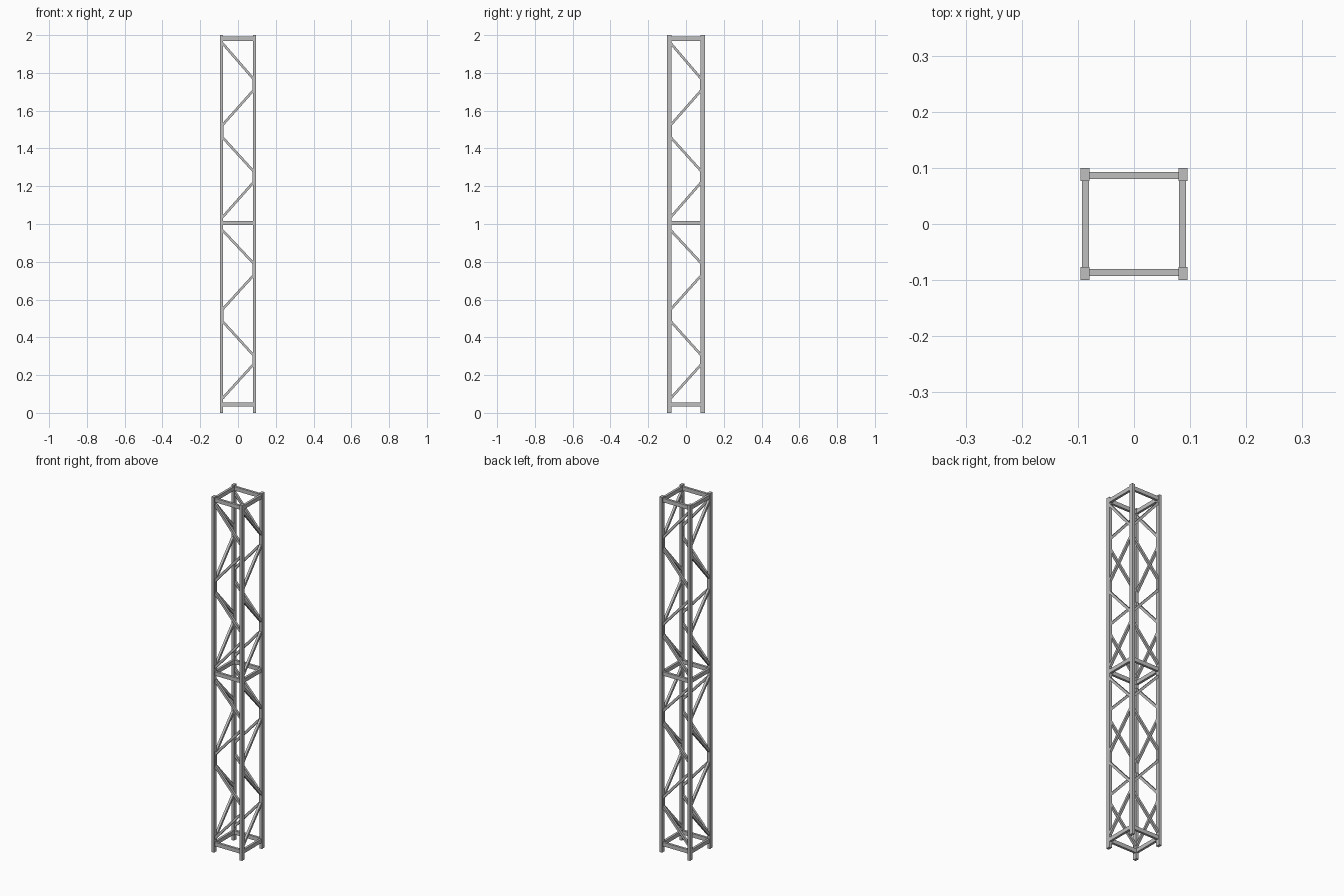
import bpy
import bmesh
from mathutils import Vector

if "Cube" in bpy.data.objects:
    bpy.data.objects.remove(bpy.data.objects["Cube"], do_unlink=True)

# Single metal colour
steel = bpy.data.materials.new("grey_steel")
steel.use_nodes = True
GREY = (0.52, 0.52, 0.52, 1)
steel.diffuse_color = GREY
steel.node_tree.nodes["Principled BSDF"].inputs["Base Color"].default_value = GREY

POST_X, POST_Y = 0.087, 0.0885      # post centres
POST_W, POST_D = 0.016, 0.023       # post section
WALL = 0.0865                       # plane of rails and braces
BAR = 0.013                         # bar thickness


def finish(name, bm):
    bmesh.ops.recalc_face_normals(bm, faces=bm.faces)
    mesh = bpy.data.meshes.new(name)
    bm.to_mesh(mesh)
    bm.free()
    mesh.materials.append(steel)
    obj = bpy.data.objects.new(name, mesh)
    bpy.context.collection.objects.link(obj)
    return obj


def box(name, centre, size):
    bm = bmesh.new()
    bmesh.ops.create_cube(bm, size=1)
    bmesh.ops.scale(bm, vec=size, verts=bm.verts)
    bmesh.ops.translate(bm, vec=centre, verts=bm.verts)
    return finish(name, bm)


def bent_bar(name, path, place):
    """Mitred flat bar along a 2D path; place maps (u, z, depth) to 3D."""
    pts = [Vector(p) for p in path]
    dirs = [(b - a).normalized() for a, b in zip(pts, pts[1:])]
    bm = bmesh.new()
    rings = []
    for i, p in enumerate(pts):
        d0, d1 = dirs[max(i - 1, 0)], dirs[min(i, len(dirs) - 1)]
        tangent = (d0 + d1).normalized()
        normal = Vector((-tangent.y, tangent.x))
        off = normal * (BAR / 2 / tangent.dot(d0))
        rings.append([bm.verts.new(place(*(p + off * s), t * BAR / 2))
                      for s, t in ((-1, -1), (1, -1), (1, 1), (-1, 1))])
    for a, b in zip(rings, rings[1:]):
        for k in range(4):
            n = (k + 1) % 4
            bm.faces.new((a[k], a[n], b[n], b[k]))
    bm.faces.new(rings[0])
    bm.faces.new(rings[-1])
    return finish(name, bm)


# Corner posts
for sx, x_name in ((-1, "right"), (1, "left")):
    for sy, y_name in ((-1, "front"), (1, "back")):
        box(f"{y_name}_{x_name}_post", (sx * POST_X, sy * POST_Y, 1),
            (POST_W, POST_D, 2))

# Horizontal rail frames
for level, z in (("bottom", 0.045), ("middle", 1.005), ("top", 1.981)):
    for s, y_name, x_name in ((-1, "front", "right"), (1, "back", "left")):
        box(f"{level}_{y_name}_rail", (0, s * WALL, z), (0.162, BAR, 0.022))
        box(f"{level}_{x_name}_rail", (s * WALL, 0, z), (BAR, 0.158, 0.022))

# Zigzag braces, two tiers on each wall
TIERS = (("upper", (1.957, 1.768, 1.708, 1.524, 1.459, 1.279, 1.221, 1.036)),
         ("lower", (0.967, 0.792, 0.728, 0.548, 0.485, 0.305, 0.257, 0.077)))


def zigzag(heights, reach):
    sides = (-1, 1, 1, -1, -1, 1, 1, -1)
    return [(s * reach, z) for s, z in zip(sides, heights)]


for tier, heights in TIERS:
    for s, y_name, x_name in ((-1, "front", "right"), (1, "back", "left")):
        bent_bar(f"{tier}_{y_name}_brace", zigzag(heights, 0.082),
                 lambda u, z, d, s=s: (u, s * WALL + d, z))
        bent_bar(f"{tier}_{x_name}_brace", zigzag(heights, 0.081),
                 lambda u, z, d, s=s: (s * WALL + d, u, z))
